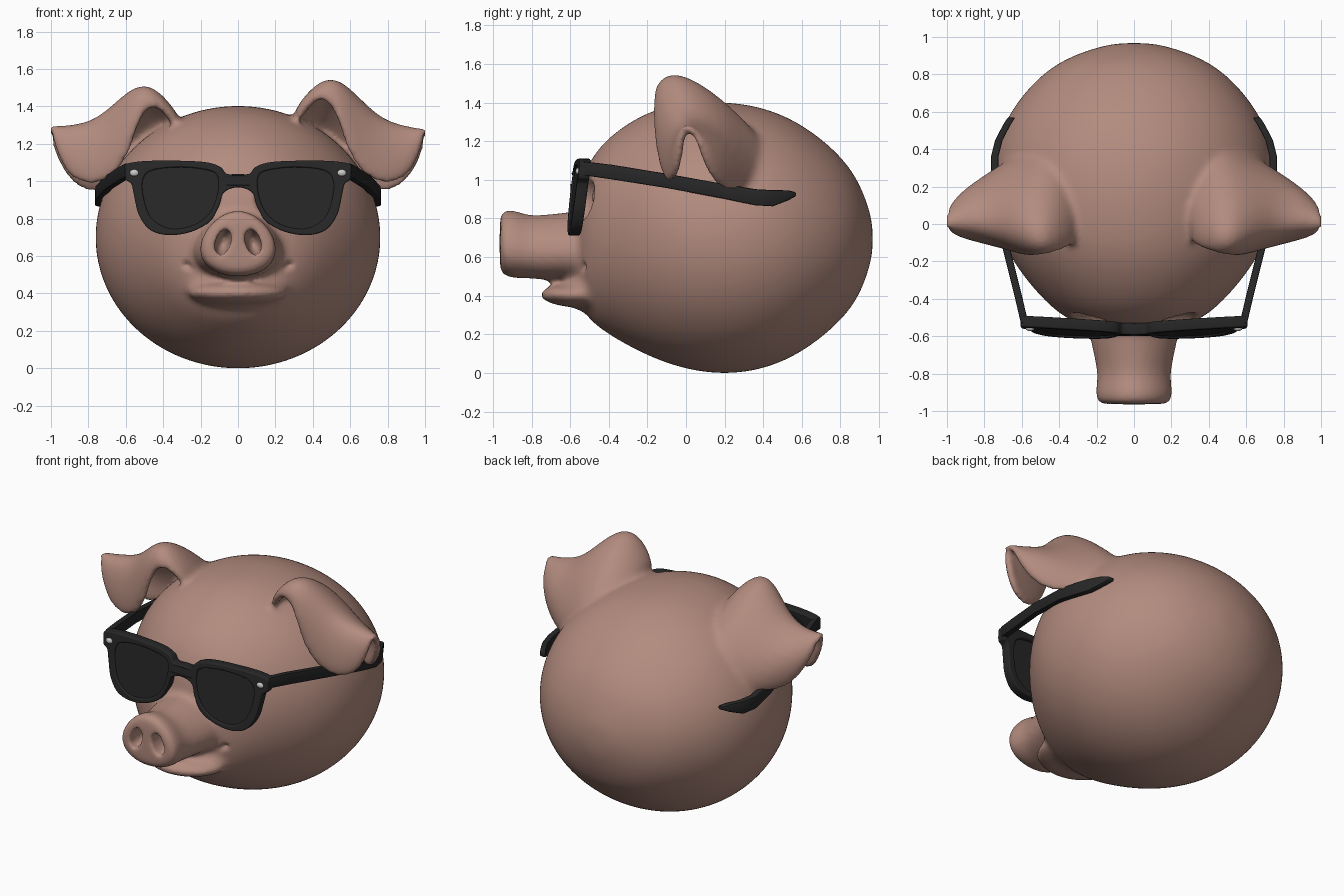
import bpy, bmesh, math
from mathutils import Vector, Matrix

if "Cube" in bpy.data.objects:
    bpy.data.objects.remove(bpy.data.objects["Cube"])


def link(name, data):
    ob = bpy.data.objects.new(name, data)
    bpy.context.collection.objects.link(ob)
    return ob


def bake(ob):
    """Replace an object by its evaluated mesh."""
    dg = bpy.context.evaluated_depsgraph_get()
    me = bpy.data.meshes.new_from_object(ob.evaluated_get(dg))
    new = link("baked", me)
    name, new.matrix_world = ob.name, ob.matrix_world
    bpy.data.objects.remove(ob)
    new.name = name
    return new


def join(name, obs):
    bm = bmesh.new()
    for ob in obs:
        bm.from_mesh(ob.data)
        bpy.data.objects.remove(ob)
    me = bpy.data.meshes.new(name)
    bm.to_mesh(me)
    bm.free()
    return link(name, me)


def mesh(name, verts, faces):
    bm = bmesh.new()
    vs = [bm.verts.new(v) for v in verts]
    for f in faces:
        bm.faces.new([vs[i] for i in f])
    bmesh.ops.recalc_face_normals(bm, faces=bm.faces)
    me = bpy.data.meshes.new(name)
    bm.to_mesh(me)
    bm.free()
    return link(name, me)


def grid_faces(rows, n, wrap):
    return [(r * n + i, r * n + (i + 1) % n, (r + 1) * n + (i + 1) % n, (r + 1) * n + i)
            for r in range(rows - 1) for i in range(n if wrap else n - 1)]


def loft(name, rings):
    n, m = len(rings[0]), len(rings)
    faces = grid_faces(m, n, True) + [tuple(range(n)), tuple(range((m - 1) * n, m * n))]
    return mesh(name, [v for r in rings for v in r], faces)


def oval_loft(name, rows, egg=0.0, grow=1.0, n=24):
    """Rows are (y, top, bottom, half width)."""
    rings = []
    for y, t, b, a in rows:
        angs = [2 * math.pi * i / n for i in range(n)]
        rings.append([(grow * a * math.cos(q) * (1 - egg * math.sin(q)), y,
                       (t + b) / 2 + grow * (t - b) / 2 * math.sin(q)) for q in angs])
    ob = loft(name, rings)
    ob.modifiers.new("sub", 'SUBSURF').levels = 2
    return bake(ob)


def ball(name, loc, scale, tilt=0.0):
    bm = bmesh.new()
    mat = Matrix.Translation(loc) @ Matrix.Rotation(tilt, 4, 'Y') @ Matrix.Diagonal((*scale, 1))
    bmesh.ops.create_uvsphere(bm, u_segments=32, v_segments=20, radius=1, matrix=mat)
    me = bpy.data.meshes.new(name)
    bm.to_mesh(me)
    bm.free()
    return link(name, me)


def smooth_path(pts, closed=True, k=6):
    p, n, out = [Vector(q) for q in pts], len(pts), []
    at = lambda i: p[i % n] if closed else p[max(0, min(n - 1, i))]
    for i in range(n if closed else n - 1):
        a, b, c, d = (at(i + j) for j in (-1, 0, 1, 2))
        for s in range(k):
            t = s / k
            out.append(0.5 * (2 * b + (c - a) * t + (2 * a - 5 * b + 4 * c - d) * t * t
                              + (3 * b - a - 3 * c + d) * t ** 3))
    return out if closed else out + [p[-1]]


def curve(name, paths, closed, dim, **settings):
    cu = bpy.data.curves.new(name, 'CURVE')
    cu.dimensions = dim
    for k, v in settings.items():
        setattr(cu, k, v)
    for pts in paths:
        sp = cu.splines.new('POLY')
        sp.points.add(len(pts) - 1)
        for q, v in zip(sp.points, pts):
            q.co = (v[0], v[1], v[2] if len(v) > 2 else 0, 1)
        sp.use_cyclic_u = closed
    return bake(link(name, cu))


def paint(ob, rgb, angle=None):
    mat = bpy.data.materials.get(str(rgb)) or bpy.data.materials.new(str(rgb))
    mat.diffuse_color = (*rgb, 1)
    mat.use_nodes = True
    mat.node_tree.nodes["Principled BSDF"].inputs["Base Color"].default_value = mat.diffuse_color
    ob.data.materials.clear()
    ob.data.materials.append(mat)
    ob.data.polygons.foreach_set("use_smooth", [True] * len(ob.data.polygons))
    if angle:
        bpy.ops.object.select_all(action='DESELECT')
        ob.select_set(True)
        bpy.context.view_layer.objects.active = ob
        bpy.ops.object.shade_smooth_by_angle(angle=math.radians(angle))


SKIN, BLACK, METAL = (.45, .26, .21), (.02, .02, .02), (.6, .6, .6)

# Skull, snout, lower lip and chin
skull = oval_loft("skull", [
    (-.58, .82, .45, .12), (-.55, .97, .355, .26), (-.5, 1.10, .275, .37), (-.4, 1.225, .20, .49),
    (-.2, 1.355, .09, .65), (0, 1.398, .02, .74), (.2, 1.402, -.005, .765), (.4, 1.375, .02, .745),
    (.6, 1.29, .105, .665), (.8, 1.13, .265, .50), (.9, .985, .40, .335), (.955, .83, .56, .16),
    (.968, .75, .64, .07)], grow=1.017)
snout = oval_loft("snout", [
    (-.4, .86, .42, .27), (-.6, .835, .485, .235), (-.72, .822, .478, .208), (-.81, .815, .49, .192),
    (-.86, .835, .488, .20), (-.92, .85, .493, .205), (-.955, .838, .51, .192),
    (-.966, .80, .545, .155)], egg=.2)
lip = ball("lip", (0, -.52, .405), (.27, .235, .068))
chin = ball("chin", (0, -.42, .43), (.3, .23, .13))

# Floppy ears: rows of front edge, ridge, rear wall and rear edge
EAR = [[(.28, -.1, 1.30), (.28, 0, 1.36), (.28, .08, 1.35), (.28, .15, 1.30)],
       [(.36, -.15, 1.43), (.38, 0, 1.50), (.37, .21, 1.38), (.36, .38, 1.22)],
       [(.48, -.18, 1.46), (.5, -.05, 1.60), (.5, .17, 1.46), (.48, .43, 1.2)],
       [(.56, -.19, 1.26), (.62, -.05, 1.53), (.62, .22, 1.38), (.59, .42, 1.08)],
       [(.62, -.16, 1.06), (.76, -.03, 1.38), (.79, .25, 1.24), (.66, .38, .96)],
       [(.77, -.12, .95), (.9, 0, 1.355), (.92, .22, 1.18), (.76, .27, .92)],
       [(.94, -.07, 1.0), (.99, 0, 1.335), (.99, .14, 1.16), (.89, .17, .94)],
       [(1.005, -.015, 1.22), (1.02, .02, 1.31), (1.015, .07, 1.22), (.98, .08, 1.1)]]


def ear(side):
    verts = []
    for f, r, m, b in EAR:
        g = (Vector(f) + Vector(r)) / 2 + Vector((.01, -.035, .03))
        for x, y, z in (f, g, r, m, b):
            dz = .1 * (x - .85) if side < 0 else 0
            verts.append((side * x, y, z + dz))
    ob = mesh("ear", verts, grid_faces(len(EAR), 5, False))
    ridge = min(ob.data.polygons, key=lambda p: (p.center - Vector((side * .56, .05, 1.5))).length)
    so = ob.modifiers.new("thick", 'SOLIDIFY')
    so.thickness = .055
    so.offset = -1 if ridge.normal.z > 0 else 1
    ob.modifiers.new("sub", 'SUBSURF').levels = 2
    return bake(ob)


# Cutters for nostrils, eye sockets and smile
cuts = []
for s in (1, -1):
    cuts.append(ball("nostril", (s * .08, -.96, .675), (.041, .17, .072), -.3 * s))
    cuts.append(ball("socket", (s * .24, -.55, .91), (.15, .09, .12)))
half = [(.29, -.52, .565), (.22, -.585, .505), (.12, -.685, .468), (0, -.74, .458)]
smile = half + [(-x, y, z) for x, y, z in half[-2::-1]]
cuts.append(curve("smile", [smooth_path(smile, False)], False, '3D',
                  bevel_depth=.022, use_fill_caps=True))
cutter = join("cutter", cuts)
cutter.hide_render = True

# Fused head
head = join("pig_head", [skull, snout, lip, chin, ear(1), ear(-1)])


def remesh(size, its):
    r = head.modifiers.new("remesh", 'REMESH')
    r.mode, r.voxel_size = 'VOXEL', size
    sm = head.modifiers.new("smooth", 'SMOOTH')
    sm.factor, sm.iterations = .5, its


remesh(.017, 8)
bo = head.modifiers.new("cut", 'BOOLEAN')
bo.operation, bo.solver, bo.object = 'DIFFERENCE', 'EXACT', cutter
remesh(.0135, 2)
head = bake(head)
bpy.data.objects.remove(cutter)
paint(head, SKIN)

# Eyes behind the lenses
for s, side in ((1, "right"), (-1, "left")):
    paint(ball(side + "_eye", (s * .22, -.385, .91), (.1, .1, .1)), SKIN)


# Sunglasses: flat outlines stood up and bent around the face
def stand_up(ob, back=0.0):
    for v in ob.data.vertices:
        x, z, d = v.co
        v.co = (x, -.555 - .12 * (1.1 - z) + .06 * abs(x) - d + back, z)
    paint(ob, BLACK, 35)


rim = [(0, 1.04), (.06, 1.04), (.1, 1.08), (.2, 1.105), (.45, 1.11), (.59, 1.095), (.605, 1.06),
       (.6, 1.01), (.57, .985), (.555, .92), (.53, .82), (.47, .74), (.37, .712), (.25, .73),
       (.15, .785), (.1, .87), (.075, .94), (0, .968)]
rim += [(-x, z) for x, z in rim[-2:0:-1]]
hole = [(.105, 1.01), (.145, 1.055), (.3, 1.075), (.46, 1.058), (.51, 1.0), (.5, .89), (.46, .8),
        (.37, .748), (.25, .76), (.16, .82), (.115, .91)]
holes = [smooth_path(hole), smooth_path([(-x, z) for x, z in hole])]
stand_up(curve("glasses_frame", [smooth_path(rim)] + holes, True, '2D', fill_mode='BOTH',
               extrude=.022, bevel_depth=.008, bevel_resolution=2, offset=-.008))
stand_up(curve("lenses", holes, True, '2D', fill_mode='BOTH', extrude=.014), -.006)

# Temple arms and rivets
ARM = [(.585, -.53, 1.06, .036), (.62, -.38, 1.04, .038), (.69, -.1, .995, .037),
       (.742, .2, .94, .038), (.745, .36, .91, .042), (.722, .45, .905, .042),
       (.68, .53, .92, .026), (.655, .57, .926, .01)]
for s, side in ((1, "right"), (-1, "left")):
    arm = loft(side + "_temple", [[(s * (x + dx * .02), y, z + dz * h) for dx, dz in
                                   ((-1, -1), (1, -1), (1, 1), (-1, 1))] for x, y, z, h in ARM])
    bv = arm.modifiers.new("bevel", 'BEVEL')
    bv.width, bv.segments = .007, 2
    paint(bake(arm), BLACK, 35)
    paint(ball(side + "_rivet", (s * .555, -.56, 1.045), (.024, .012, .018)), METAL)
